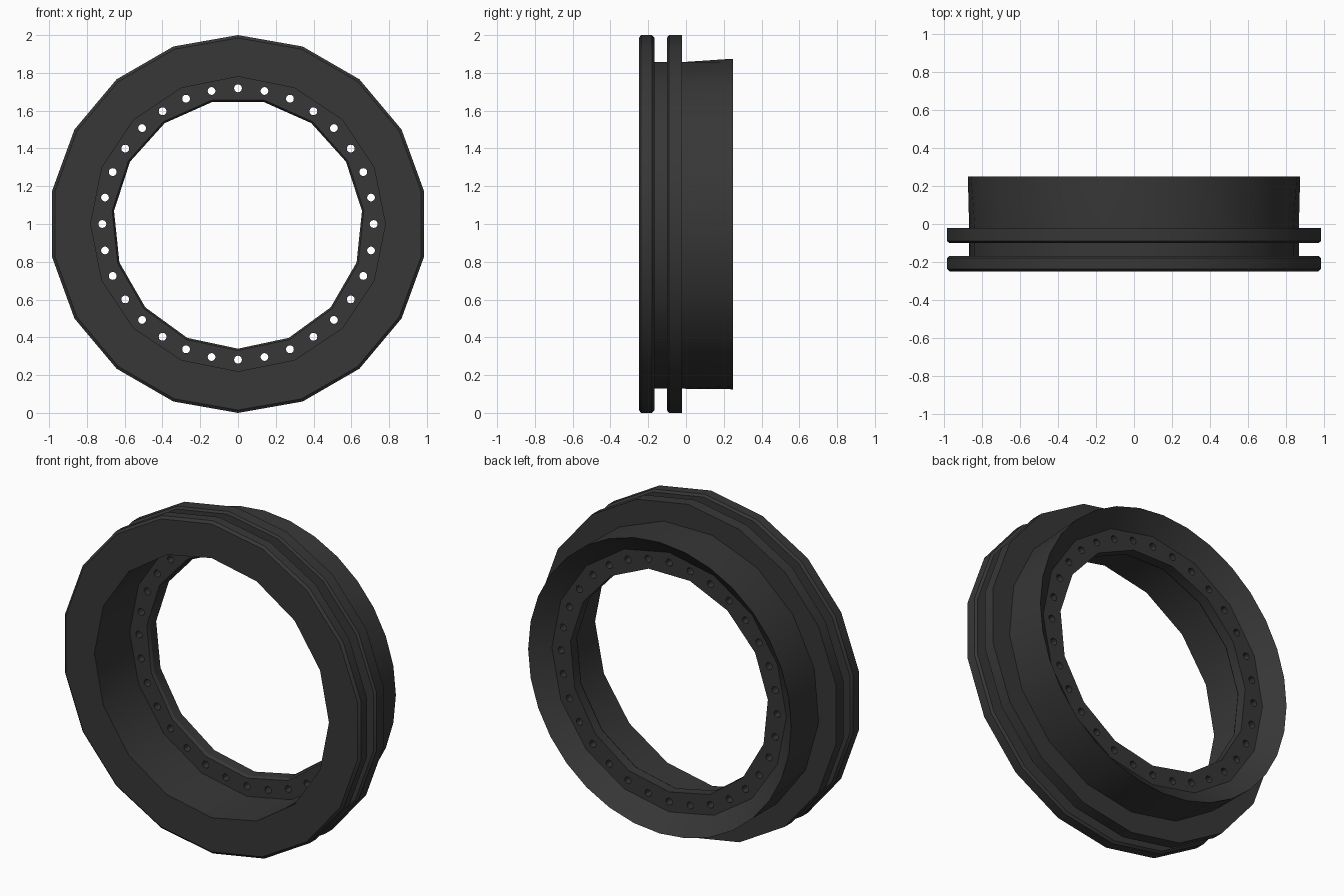
import bpy, bmesh, math

if "Cube" in bpy.data.objects:
    bpy.data.objects.remove(bpy.data.objects["Cube"])

CENTRE_Z = 1.0


def ring(bm, radius, y, sides):
    """Polygon ring around the y axis, first corner at the bottom."""
    pts = []
    for i in range(sides):
        a = 2 * math.pi * i / sides
        pts.append(bm.verts.new((radius * math.sin(a), y, CENTRE_Z - radius * math.cos(a))))
    return pts


def loft(bm, a, b):
    """Join two rings that may have different side counts."""
    n, m = len(a), len(b)
    i = j = 0
    while i < n or j < m:
        step = (i + 1) * m - (j + 1) * n
        p, q = a[i % n], b[j % m]
        p2, q2 = a[(i + 1) % n], b[(j + 1) % m]
        if step == 0:
            bm.faces.new((p, p2, q2, q))
            i, j = i + 1, j + 1
        elif step < 0:
            bm.faces.new((p, p2, q))
            i += 1
        else:
            bm.faces.new((p, q2, q))
            j += 1


def make_object(name, bm, mat):
    bmesh.ops.recalc_face_normals(bm, faces=bm.faces)
    me = bpy.data.meshes.new(name)
    bm.to_mesh(me)
    bm.free()
    me.materials.append(mat)
    ob = bpy.data.objects.new(name, me)
    bpy.context.collection.objects.link(ob)
    return ob


def revolved(name, profile, mat):
    """Closed profile of (radius, y, sides) rings."""
    bm = bmesh.new()
    rings = [ring(bm, *p) for p in profile]
    for k, r in enumerate(rings):
        loft(bm, r, rings[(k + 1) % len(rings)])
    return make_object(name, bm, mat)


def smooth(ob):
    bpy.ops.object.select_all(action='DESELECT')
    ob.select_set(True)
    bpy.context.view_layer.objects.active = ob
    bpy.ops.object.shade_smooth_by_angle(angle=math.radians(30))


dark = bpy.data.materials.new("dark_grey_metal")
dark.diffuse_color = (0.038, 0.038, 0.038, 1)
dark.use_nodes = True
dark.node_tree.nodes["Principled BSDF"].inputs["Base Color"].default_value = dark.diffuse_color

# Rim: front lip, groove, second lip, barrel, rear bevel and inner wall
rim = revolved("rim", [
    (0.78, -0.25, 16), (0.985, -0.25, 18),
    (1.0, -0.237, 18), (1.0, -0.18, 18), (0.987, -0.168, 18),
    (0.872, -0.168, 17), (0.872, -0.1, 17),
    (0.987, -0.1, 18), (1.0, -0.09, 18), (1.0, -0.02, 18),
    (0.872, -0.02, 17), (0.875, 0.25, 32),
    (0.78, 0.16, 16),
], dark)

# Mounting flange inside the barrel
flange = revolved("bolt_flange", [
    (0.79, 0.085, 16), (0.67, 0.085, 15), (0.66, 0.10, 15),
    (0.66, 0.16, 15), (0.79, 0.16, 16),
], dark)

# Bolt holes through the flange
bm = bmesh.new()
COUNT = 32
for k in range(COUNT):
    a = 2 * math.pi * k / COUNT
    cx, cz = 0.718 * math.sin(a), CENTRE_Z + 0.718 * math.cos(a)
    ends = []
    for y in (0.0, 0.25):
        ends.append([bm.verts.new((cx + 0.021 * math.cos(t * math.pi / 6), y,
                                   cz + 0.021 * math.sin(t * math.pi / 6))) for t in range(12)])
    loft(bm, ends[0], ends[1])
    bm.faces.new(ends[0])
    bm.faces.new(ends[1])
cutter = make_object("hole_cutter", bm, dark)
cutter.hide_render = True

cut = flange.modifiers.new("holes", 'BOOLEAN')
cut.operation = 'DIFFERENCE'
cut.solver = 'EXACT'
cut.object = cutter
bpy.context.view_layer.objects.active = flange
bpy.ops.object.modifier_apply(modifier=cut.name)
bpy.data.objects.remove(cutter)

for ob in (rim, flange):
    smooth(ob)
